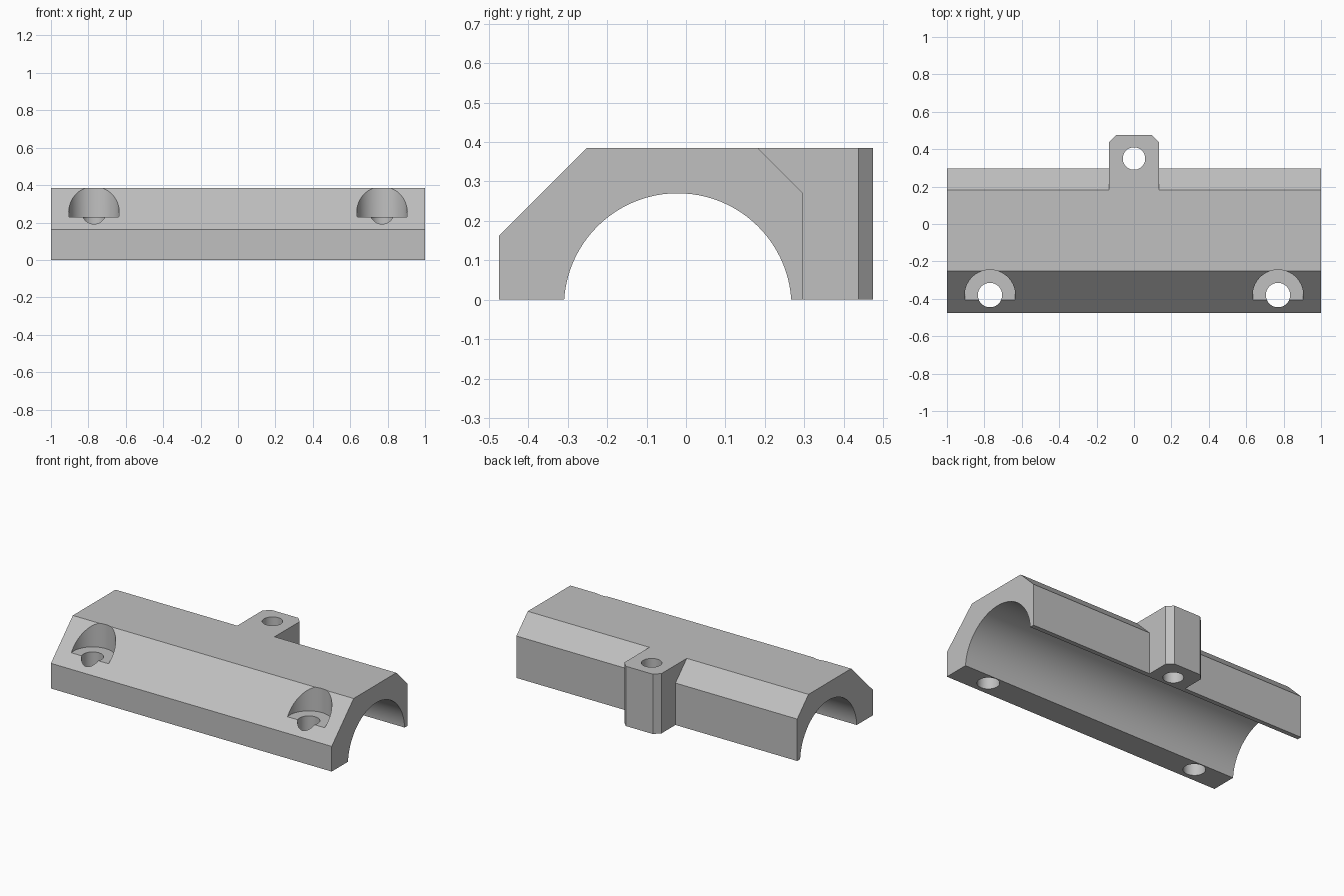
import bpy, bmesh, math
from mathutils import Matrix

cube = bpy.data.objects.get("Cube")
if cube:
    bpy.data.objects.remove(cube, do_unlink=True)

grey = bpy.data.materials.new("light_grey")
grey.use_nodes = True
colour = (0.53, 0.53, 0.53, 1)
grey.diffuse_color = colour
grey.node_tree.nodes["Principled BSDF"].inputs["Base Color"].default_value = colour


def finish(name, bm):
    bmesh.ops.recalc_face_normals(bm, faces=bm.faces)
    mesh = bpy.data.meshes.new(name)
    bm.to_mesh(mesh)
    bm.free()
    mesh.materials.append(grey)
    obj = bpy.data.objects.new(name, mesh)
    bpy.context.collection.objects.link(obj)
    return obj


def prism(name, points, offset):
    """Extrude a closed outline along an offset vector."""
    bm = bmesh.new()
    face = bm.faces.new([bm.verts.new(p) for p in points])
    ext = bmesh.ops.extrude_face_region(bm, geom=[face])
    moved = [v for v in ext["geom"] if isinstance(v, bmesh.types.BMVert)]
    bmesh.ops.translate(bm, verts=moved, vec=offset)
    return finish(name, bm)


def cylinder(name, centre, radius, depth, along_x=False, sides=64):
    bm = bmesh.new()
    turn = Matrix.Rotation(math.pi / 2, 4, 'Y') if along_x else Matrix()
    bmesh.ops.create_cone(bm, cap_ends=True, segments=sides, radius1=radius,
                          radius2=radius, depth=depth,
                          matrix=Matrix.Translation(centre) @ turn)
    return finish(name, bm)


def combine(target, other, operation):
    """Apply a boolean and remove the helper."""
    bpy.context.view_layer.objects.active = target
    mod = target.modifiers.new(operation, 'BOOLEAN')
    mod.operation, mod.object, mod.solver = operation, other, 'EXACT'
    bpy.ops.object.modifier_apply(modifier=mod.name)
    bpy.data.objects.remove(other, do_unlink=True)


# Long block with a deep front chamfer and a small back chamfer
TOP, BACK = 0.385, 0.475
section = [(-BACK, 0), (-BACK, 0.162), (-0.252, TOP),
           (0.182, TOP), (0.297, 0.27), (0.297, 0)]
clamp = prism("clamp_half", [(-1, y, z) for y, z in section], (2, 0, 0))

# Back lug with chamfered corners
W, C = 0.133, 0.037
outline = [(-W, 0.182), (W, 0.182), (W, BACK - C), (W - C, BACK),
           (C - W, BACK), (-W, BACK - C)]
lug = prism("back_lug", [(x, y, 0) for x, y in outline], (0, 0, TOP))
combine(clamp, lug, 'UNION')

# Tube channel along the underside
combine(clamp, cylinder("bore", (0, -0.021, -0.0187), 0.2887, 3, True, 96),
        'DIFFERENCE')

# Lug bolt hole
combine(clamp, cylinder("lug_hole", (0, 0.35, 0.2), 0.06, 1), 'DIFFERENCE')

# Front bolt holes with counterbored seats
for x in (-0.77, 0.77):
    combine(clamp, cylinder("seat", (x, -0.38, 0.73), 0.135, 1), 'DIFFERENCE')
    combine(clamp, cylinder("bolt_hole", (x, -0.38, 0.2), 0.065, 1), 'DIFFERENCE')

# Merge flat regions and smooth only the curved walls
bm = bmesh.new()
bm.from_mesh(clamp.data)
bmesh.ops.remove_doubles(bm, verts=bm.verts, dist=0.0001)
bmesh.ops.dissolve_limit(bm, angle_limit=math.radians(0.5),
                         verts=bm.verts, edges=bm.edges)
bm.to_mesh(clamp.data)
bm.free()
bpy.ops.object.select_all(action='DESELECT')
clamp.select_set(True)
bpy.context.view_layer.objects.active = clamp
bpy.ops.object.shade_smooth_by_angle(angle=math.radians(25))
